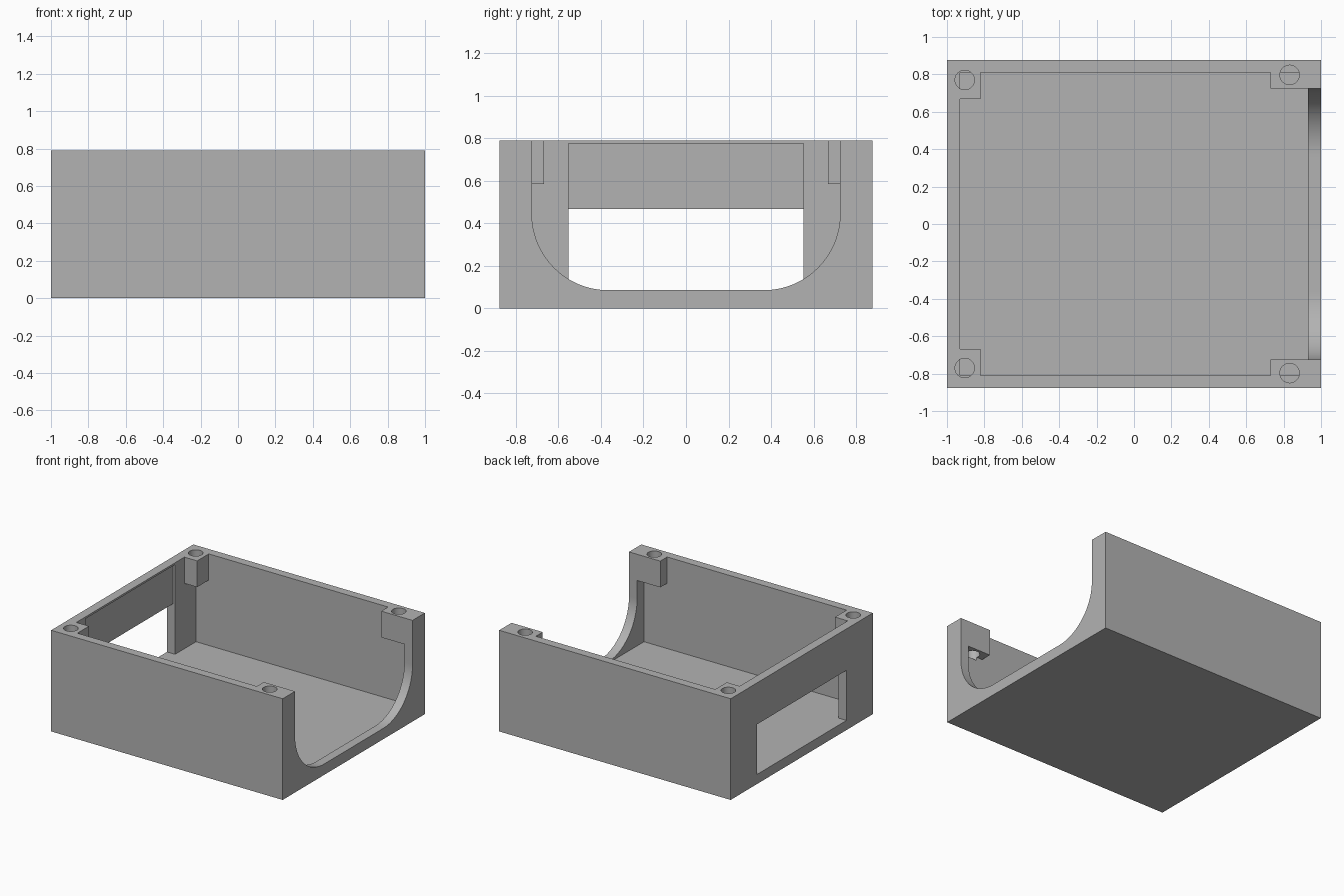
import bpy
import bmesh
import math
from mathutils import Matrix

cube = bpy.data.objects.get("Cube")
if cube:
    bpy.data.objects.remove(cube, do_unlink=True)

# Main sizes
HALF_X, HALF_Y, HEIGHT = 1.0, 0.877, 0.79
IN_X, IN_Y = 0.93, 0.81
FLOOR, POST_BASE = 0.075, 0.585
ABOVE = 1.0

grey = bpy.data.materials.new("plain grey")
grey.use_nodes = True
colour = (0.45, 0.45, 0.45, 1)
grey.diffuse_color = colour
grey.node_tree.nodes["Principled BSDF"].inputs["Base Color"].default_value = colour


def prism(name, outline, low, high, along_x=False):
    """Extrude an outline along z, or a (y, z) outline along x."""
    bm = bmesh.new()
    base = bm.faces.new([bm.verts.new((a, b, low)) for a, b in outline])
    top = bmesh.ops.extrude_face_region(bm, geom=[base])["geom"]
    verts = [v for v in top if isinstance(v, bmesh.types.BMVert)]
    bmesh.ops.translate(bm, verts=verts, vec=(0, 0, high - low))
    if along_x:
        turn = Matrix(((0, 0, 1), (1, 0, 0), (0, 1, 0))).to_4x4()
        bmesh.ops.transform(bm, matrix=turn, verts=bm.verts)
    bmesh.ops.recalc_face_normals(bm, faces=bm.faces)
    mesh = bpy.data.meshes.new(name)
    bm.to_mesh(mesh)
    bm.free()
    mesh.materials.append(grey)
    obj = bpy.data.objects.new(name, mesh)
    bpy.context.collection.objects.link(obj)
    return obj


def rect(a0, a1, b0, b1):
    return [(a0, b0), (a1, b0), (a1, b1), (a0, b1)]


def arc(cx, cy, radius, start, end, steps):
    angles = [math.radians(start + (end - start) * i / steps) for i in range(steps + 1)]
    return [(cx + radius * math.cos(t), cy + radius * math.sin(t)) for t in angles]


case = prism("open_case", rect(-HALF_X, HALF_X, -HALF_Y, HALF_Y), 0, HEIGHT)
bpy.context.view_layer.objects.active = case
case.select_set(True)


def cut(cutter):
    cutter.hide_render = True
    mod = case.modifiers.new(cutter.name, 'BOOLEAN')
    mod.operation = 'DIFFERENCE'
    mod.solver = 'EXACT'
    mod.object = cutter
    bpy.ops.object.modifier_apply(modifier=mod.name)
    bpy.data.objects.remove(cutter, do_unlink=True)


# Cavity: plain below the posts, notched around the four posts above
cut(prism("lower_cavity", rect(-IN_X, IN_X, -IN_Y, IN_Y), FLOOR, POST_BASE))
half = [(-IN_X, 0.667), (-0.82, 0.667), (-0.82, IN_Y),
        (0.73, IN_Y), (0.73, 0.725), (IN_X, 0.725)]
cut(prism("upper_cavity", half + [(x, -y) for x, y in reversed(half)], 0.5, ABOVE))

# Round-cornered open end
side, low, radius = 0.725, 0.085, 0.36
right_corner = arc(side - radius, low + radius, radius, -90, 0, 24)
left_corner = [(-y, z) for y, z in reversed(right_corner)]
cut(prism("end_opening", [(-side, ABOVE)] + left_corner + right_corner + [(side, ABOVE)],
          0.85, 1.2, along_x=True))

# Window at the other end, with a shallow recess inside the wall
cut(prism("window_opening", rect(-0.552, 0.552, FLOOR, 0.466), -1.2, -0.85, along_x=True))
cut(prism("window_recess", rect(-0.552, 0.552, FLOOR, 0.775), -0.947, -0.85, along_x=True))

# Screw holes
for x, y in ((-0.905, 0.77), (0.832, 0.797)):
    for s in (-1, 1):
        cut(prism("screw_hole", arc(x, s * y, 0.052, 0, 360 - 7.5, 47), 0.56, ABOVE))

bpy.ops.object.shade_smooth_by_angle(angle=math.radians(30))
